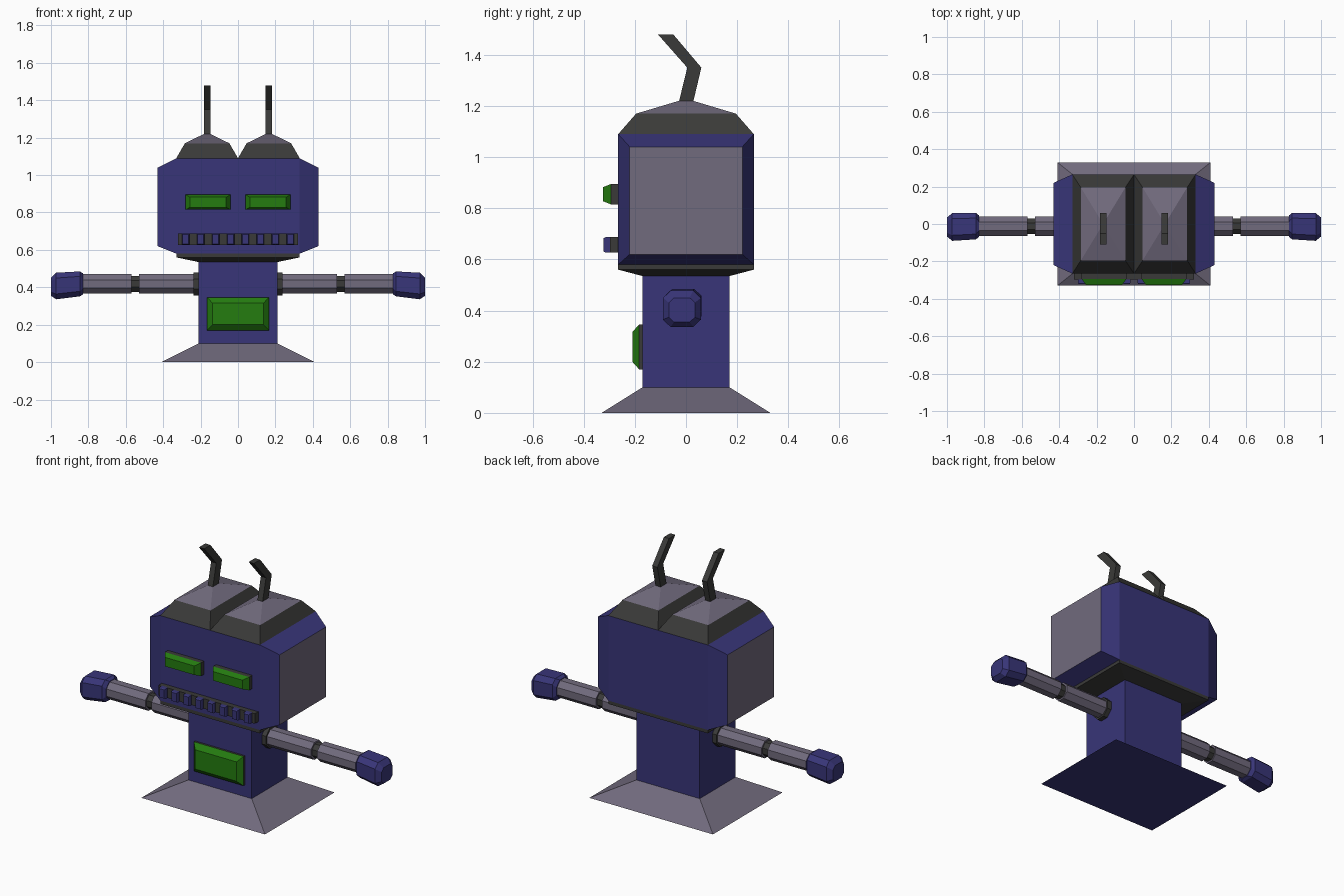
import bpy, bmesh

if "Cube" in bpy.data.objects:
    bpy.data.objects.remove(bpy.data.objects["Cube"])

COLOURS = {
    "blue": (0.040, 0.036, 0.190, 1),
    "mauve": (0.165, 0.145, 0.205, 1),
    "green": (0.018, 0.200, 0.005, 1),
    "dark": (0.042, 0.042, 0.040, 1),
}
MATS = {}
for key, col in COLOURS.items():
    MATS[key] = bpy.data.materials.new(key)
    MATS[key].diffuse_color = col


def loft(name, rings, bands, start=None, end=None, mirror=False):
    """Skin a list of rings; bands gives one colour per strip, start/end the caps."""
    bands = [bands] * (len(rings) - 1) if isinstance(bands, str) else bands
    start, end = start or bands[0], end or bands[-1]
    used = list(dict.fromkeys([start, *bands, end]))
    bm = bmesh.new()
    vs = [[bm.verts.new(p) for p in ring] for ring in rings]
    n = len(rings[0])
    for a, b, colour in zip(vs, vs[1:], bands):
        for i in range(n):
            j = (i + 1) % n
            bm.faces.new((a[i], a[j], b[j], b[i])).material_index = used.index(colour)
    bm.faces.new(vs[0][::-1]).material_index = used.index(start)
    bm.faces.new(vs[-1]).material_index = used.index(end)
    bmesh.ops.recalc_face_normals(bm, faces=bm.faces)
    mesh = bpy.data.meshes.new(name)
    bm.to_mesh(mesh)
    bm.free()
    for key in used:
        mesh.materials.append(MATS[key])
    obj = bpy.data.objects.new(name, mesh)
    bpy.context.collection.objects.link(obj)
    if mirror:
        mod = obj.modifiers.new("Mirror", "MIRROR")
        mod.use_mirror_merge = False
    return obj


def rect(a0, a1, b0, b1):
    return [(a0, b0), (a1, b0), (a1, b1), (a0, b1)]


def flat(z, x, y, cx=0):
    """Horizontal rectangle of half sizes x, y."""
    return [(a, b, z) for a, b in rect(cx - x, cx + x, -y, y)]


def facing(y, x, z, cx, cz):
    """Rectangle facing the front, of half sizes x, z."""
    return [(a, y, b) for a, b in rect(cx - x, cx + x, cz - z, cz + z)]


def side(x, y, z0, z1):
    """Rectangle facing sideways."""
    return [(x, a, b) for a, b in rect(-y, y, z0, z1)]


def octagon(x, y0, y1, z0, z1, k=0.42):
    """Chamfered rectangle facing sideways."""
    cy, cz, h, v = (y0 + y1) / 2, (z0 + z1) / 2, (y1 - y0) / 2, (z1 - z0) / 2
    shape = [(1, k), (k, 1), (-k, 1), (-1, k), (-1, -k), (-k, -1), (k, -1), (1, -k)]
    return [(x, cy + a * h, cz + b * v) for a, b in shape]


# Flared foot and body column
loft("base", [flat(0, 0.41, 0.33), flat(0.10, 0.21, 0.17)], "mauve", start="blue")
loft("body", [flat(0.10, 0.21, 0.17), flat(0.54, 0.21, 0.17)], "blue")

# Chin plate and head with bevelled side panels
loft("chin_plate", [flat(0.535, 0.21, 0.17), flat(0.56, 0.33, 0.265),
                    flat(0.58, 0.33, 0.265)], "dark")
loft("head", [side(-0.43, 0.22, 0.62, 1.04), side(-0.33, 0.265, 0.58, 1.09),
              side(0.33, 0.265, 0.58, 1.09), side(0.43, 0.22, 0.62, 1.04)],
     "blue", start="mauve", end="mauve")

# Twin roof caps
loft("roof_cap", [flat(1.09, 0.165, 0.265, 0.165), flat(1.17, 0.119, 0.195, 0.165),
                  flat(1.22, 0.017, 0.028, 0.165)], ["dark", "mauve"], mirror=True)

# Bent antennae
profile = [(-0.028, 0.028, 1.215), (0.005, 0.06, 1.35), (-0.11, -0.05, 1.48)]
loft("antenna", [[(a, b, z) for a, b in rect(0.148, 0.182, y0, y1)]
                 for y0, y1, z in profile], "dark", mirror=True)

# Eyes and chest panel
loft("eye", [facing(-0.26, 0.12, 0.04, 0.16, 0.855), facing(-0.293, 0.12, 0.04, 0.16, 0.855),
             facing(-0.325, 0.097, 0.027, 0.16, 0.855)], ["dark", "green"], mirror=True)
loft("chest_panel", [facing(-0.165, 0.165, 0.088, 0, 0.258),
                     facing(-0.183, 0.165, 0.088, 0, 0.258),
                     facing(-0.21, 0.137, 0.058, 0, 0.258)], ["dark", "green"])

# Mouth bar with a row of teeth
loft("mouth_bar", [facing(-0.26, 0.32, 0.03, 0, 0.657),
                   facing(-0.297, 0.32, 0.03, 0, 0.657)], "dark")
teeth = loft("teeth", [facing(-0.29, 0.02, 0.03, 0.04, 0.657),
                       facing(-0.315, 0.02, 0.03, 0.04, 0.657),
                       facing(-0.322, 0.016, 0.026, 0.04, 0.657)], "blue")
row = teeth.modifiers.new("Row", "ARRAY")
row.count = 4
row.use_relative_offset = False
row.use_constant_offset = True
row.constant_offset_displace = (0.08, 0, 0)
teeth.modifiers.new("Mirror", "MIRROR")

# Arms: shoulder ring, two segments, elbow, and a drooping hand
for name, x0, x1, r, colour in [("shoulder", 0.20, 0.238, 0.062, "dark"),
                                ("upper_arm", 0.235, 0.53, 0.052, "mauve"),
                                ("elbow", 0.525, 0.575, 0.042, "dark"),
                                ("forearm", 0.57, 0.84, 0.052, "mauve")]:
    loft(name, [octagon(x, -0.012 - r, -0.012 + r, 0.418 - r, 0.418 + r)
                for x in (x0, x1)], colour, mirror=True)
loft("hand", [octagon(0.828, -0.068, 0.045, 0.362, 0.474),
              octagon(0.845, -0.082, 0.06, 0.352, 0.485, 0.6),
              octagon(0.972, -0.09, 0.058, 0.336, 0.478, 0.6),
              octagon(1.0, -0.067, 0.035, 0.355, 0.45, 0.6)], "blue", mirror=True)

for m in bpy.data.materials:
    if m.users and not m.is_grease_pencil:
        m.use_nodes = True
        m.node_tree.nodes["Principled BSDF"].inputs["Base Color"].default_value = m.diffuse_color
